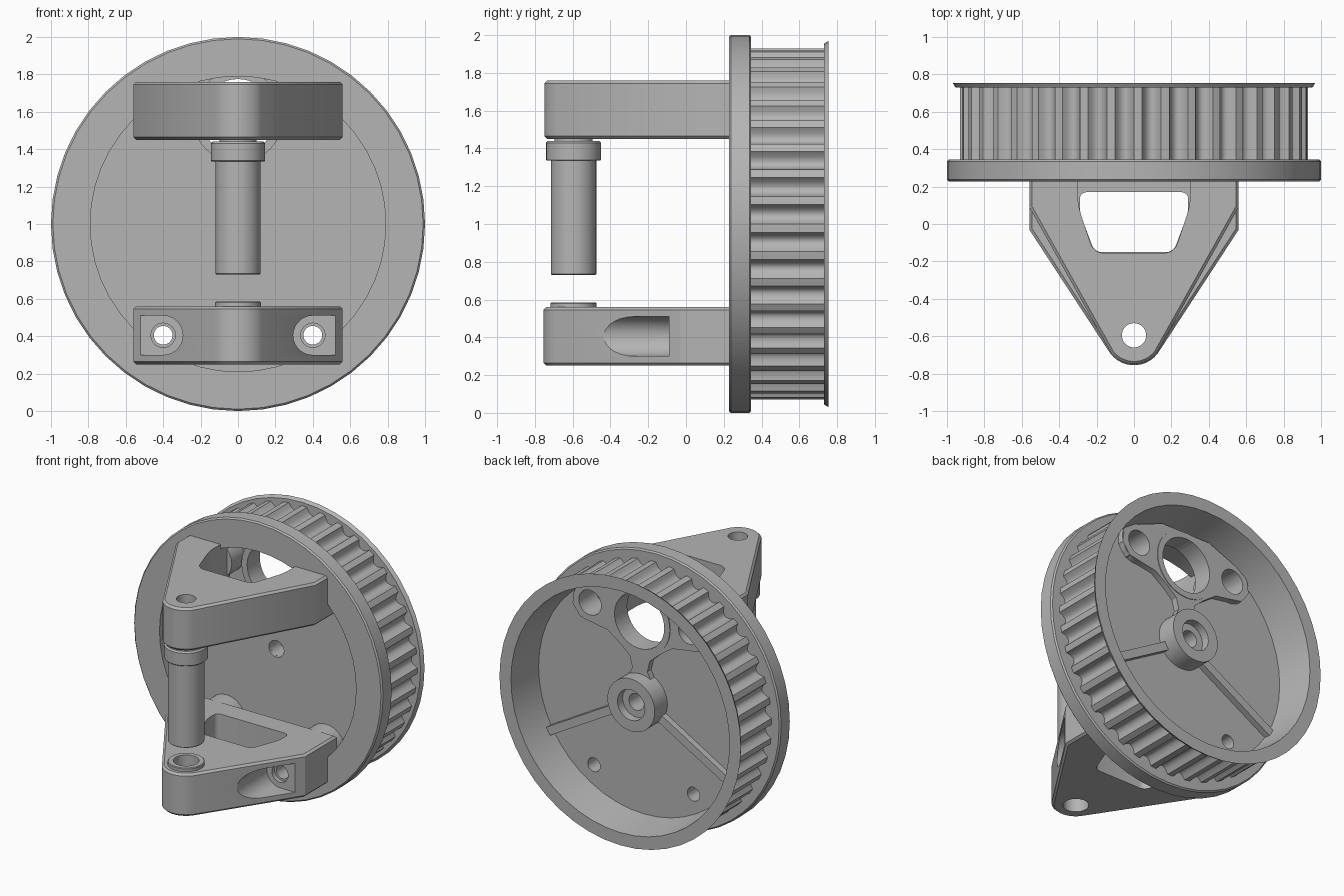
import bpy, bmesh, math
from mathutils import Matrix

old = bpy.data.objects.get("Cube")
if old:
    bpy.data.objects.remove(old, do_unlink=True)

grey = bpy.data.materials.new("plain grey")
grey.use_nodes = True
tone = (0.46, 0.46, 0.46, 1)
grey.diffuse_color = tone
for n in grey.node_tree.nodes:
    if n.type == 'BSDF_PRINCIPLED':
        n.inputs["Base Color"].default_value = tone
        n.inputs["Roughness"].default_value = 0.6

CZ = 1.0       # wheel centre height
TIP = -0.595   # pin axis, y
TEETH = 40


def make(name, bm):
    bmesh.ops.recalc_face_normals(bm, faces=bm.faces[:])
    me = bpy.data.meshes.new(name)
    bm.to_mesh(me)
    bm.free()
    me.materials.append(grey)
    ob = bpy.data.objects.new(name, me)
    bpy.context.collection.objects.link(ob)
    return ob


def lathe(name, profile, centre, axis='Z', steps=48):
    """Revolve (radius, height) points about an axis."""
    bm = bmesh.new()
    vs = [bm.verts.new((r, 0, h)) for r, h in profile]
    es = [bm.edges.new((vs[i], vs[i + 1])) for i in range(len(vs) - 1)]
    if profile[0][0] > 0:
        es.append(bm.edges.new((vs[-1], vs[0])))
    bmesh.ops.spin(bm, geom=vs + es, cent=(0, 0, 0), axis=(0, 0, 1),
                   angle=2 * math.pi, steps=steps, use_duplicate=False)
    bmesh.ops.remove_doubles(bm, verts=bm.verts[:], dist=1e-5)
    if axis == 'Y':
        bm.transform(Matrix.Rotation(-math.pi / 2, 4, 'X'))
    bm.transform(Matrix.Translation(centre))
    return make(name, bm)


def rod(name, r, a, b, x, other, axis='Y', steps=32):
    """Solid cylinder from a to b along y or z."""
    centre = (x, 0, other) if axis == 'Y' else (x, other, 0)
    return lathe(name, [(0, a), (r, a), (r, b), (0, b)], centre, axis, steps)


def prism(name, pts, z0, z1, rounding=0, chamfer=0, facing='Z'):
    """Extrude an outline, round its long edges or chamfer its rims."""
    bm = bmesh.new()
    f = bm.faces.new([bm.verts.new((x, y, z0)) for x, y in pts])
    new = bmesh.ops.extrude_face_region(bm, geom=[f])["geom"]
    bmesh.ops.translate(bm, vec=(0, 0, z1 - z0),
                        verts=[g for g in new if isinstance(g, bmesh.types.BMVert)])
    if not any(g == f for g in bm.faces if abs(g.calc_center_median().z - z0) < 1e-5):
        bm.faces.new([v for v in bm.verts if abs(v.co.z - z0) < 1e-5])
    bmesh.ops.recalc_face_normals(bm, faces=bm.faces[:])

    def upright(e):
        return abs(e.verts[0].co.z - e.verts[1].co.z) > 1e-4
    if rounding:
        bmesh.ops.bevel(bm, geom=[e for e in bm.edges if upright(e)], offset=rounding,
                        segments=5, profile=0.5, affect='EDGES', clamp_overlap=True)
    if chamfer:
        bmesh.ops.bevel(bm, geom=[e for e in bm.edges if not upright(e)], offset=chamfer,
                        segments=1, affect='EDGES', clamp_overlap=True)
    if facing == 'Y':
        bm.transform(Matrix.Rotation(math.pi / 2, 4, 'X'))
    return make(name, bm)


def cut(ob, cutters):
    for c in cutters:
        c.hide_render = True
        m = ob.modifiers.new("cut", 'BOOLEAN')
        m.operation, m.solver, m.object = 'DIFFERENCE', 'EXACT', c
        bpy.context.view_layer.objects.active = ob
        bpy.ops.object.modifier_apply(modifier=m.name)


def mirrored(pts):
    return pts + [(-x, y) for x, y in reversed(pts)]


def bracket(name, z0, z1, shoulder, tip_radius):
    arc = [math.radians(-33 - 57 * (i + .5) / 6) for i in range(6)]
    half = [(0.56, 0.335), (0.56, shoulder)]
    half += [(tip_radius * math.cos(a), TIP + tip_radius * math.sin(a)) for a in arc]
    return prism(name, mirrored(half), z0, z1, chamfer=0.015)


# Wheel body: front flange, recessed web, drafted rear cup and rear lip
wheel = lathe("wheel_body", [
    (.06, .44), (.79, .44), (.79, .227), (.99, .227), (1, .237), (1, .335),
    (.99, .345), (.875, .345), (.875, .73), (.955, .73), (.97, .755), (.878, .755),
    (.845, .485), (.06, .485)], (0, 0, CZ), 'Y', 48)

# Toothed belt ring: narrow lands with round valleys
bm = bmesh.new()
rings = []
PER = 10
for y in (0.34, 0.735):
    ring = []
    for i in range(TEETH * PER):
        t = (i % PER) / PER
        dip = math.sin(math.pi * t / 0.7) ** 0.7 if 0 < t < 0.7 else 0
        r = 0.93 - 0.048 * dip
        a = 2 * math.pi * i / (TEETH * PER)
        ring.append(bm.verts.new((r * math.cos(a), y, CZ + r * math.sin(a))))
    rings.append(ring)
for i in range(TEETH * PER):
    j = i - 1
    bm.faces.new((rings[0][j], rings[0][i], rings[1][i], rings[1][j]))
teeth = make("belt_teeth", bm)

# Hub, raised pad, bosses and ribs on the web
UP, LOW, PORT = 1.6, 0.405, 1.575
hub = lathe("hub", [(.06, .46), (.19, .46), (.19, .63), (.11, .63), (.11, .57), (.06, .57)],
            (0, 0, CZ), 'Y', 40)
pad = prism("web_pad", mirrored([(.09, 1.16), (.06, 1.22), (.08, 1.3), (.16, 1.37), (.26, 1.44),
                                 (.38, 1.46), (.48, 1.48), (.54, 1.56), (.53, 1.64),
                                 (.4, 1.74), (.2, 1.82)]), -.53, -.46, facing='Y')
port = rod("port_boss", .245, .39, .535, 0, PORT, steps=40)
bosses = []
for side, s in (("left", 1), ("right", -1)):
    bosses.append(rod("upper_boss_" + side, .14, .30, .525, .4 * s, UP))
    bosses.append(rod("lower_boss_" + side, .155, .25, .46, .4 * s, LOW))
ribs = []
for side, deg in (("right", 210), ("left", 330)):
    bm = bmesh.new()
    bmesh.ops.create_cube(bm, size=1)
    bm.transform(Matrix.Diagonal((.69, .07, .06, 1)))
    bm.transform(Matrix.Translation((.505, .495, 0)))
    bm.transform(Matrix.Rotation(-math.radians(deg), 4, 'Y'))
    bm.transform(Matrix.Translation((0, 0, CZ)))
    ribs.append(make("rib_" + side, bm))

# Brackets
upper = bracket("upper_bracket", 1.45, 1.76, 0.09, 0.155)
lower = bracket("lower_bracket", 0.25, 0.56, -0.03, 0.16)

# Hollow pin with a collar, and the seat ring below it
pin = lathe("pin", [(.065, .73), (.115, .73), (.12, .735), (.12, 1.335), (.14, 1.335),
                    (.145, 1.34), (.145, 1.43), (.135, 1.44), (.1, 1.44), (.1, 1.46),
                    (.065, 1.46)], (0, TIP, 0))
seat = lathe("seat_ring", [(.085, .54), (.122, .54), (.122, .58), (.117, .585),
                           (.085, .585)], (0, TIP, 0))

# Cutters
port_cut = rod("port_bore", .2, .1, 1, 0, PORT, steps=40)
upper_cuts = [rod("upper_screw", .09, .31, 1, .4 * s, UP) for s in (1, -1)]
lower_cuts = [rod("lower_screw", .05, -.3, 1, .4 * s, LOW) for s in (1, -1)]
sinks = [rod("lower_sink", .065, -.3, -.06, .4 * s, LOW) for s in (1, -1)]
# Pockets are round on the inside and run out through the slanted sides
pockets = []
for s in (1, -1):
    arc = [math.radians(90 + 180 * i / 14) for i in range(15)]
    outline = [(s * (.4 + .105 * math.cos(a)), LOW + .105 * math.sin(a)) for a in arc]
    outline += [(s * .525, LOW - .105), (s * .525, LOW + .105)]
    pockets.append(prism("pocket", outline, .09, .9, facing='Y'))
open_back = prism("upper_opening", mirrored([(.3, .8), (.3, .1), (.215, -.155)]), 1.3, 1.9, .05)
window = prism("lower_opening", mirrored([(.29, .17), (.29, .06), (.21, -.15)]), 0, .8, .035)
tip_up = rod("upper_tip_bore", .065, 1, 2, 0, TIP, 'Z')
tip_low = rod("lower_tip_bore", .085, 0, 1, 0, TIP, 'Z')

cut(wheel, [port_cut] + upper_cuts + lower_cuts)
cut(pad, [port_cut] + upper_cuts)
cut(port, [port_cut])
for b in bosses:
    cut(b, [port_cut] + upper_cuts if "upper" in b.name else lower_cuts)
cut(upper, [open_back, tip_up])
cut(lower, [window, tip_low] + pockets + sinks + lower_cuts)

for c in [port_cut, open_back, window, tip_up, tip_low] \
        + upper_cuts + lower_cuts + sinks + pockets:
    bpy.data.objects.remove(c, do_unlink=True)

# Smooth the round surfaces, keep the edges crisp
bpy.ops.object.select_all(action='DESELECT')
for ob in [wheel, teeth, hub, pad, port, upper, lower, pin, seat] + bosses + ribs:
    ob.select_set(True)
    bpy.context.view_layer.objects.active = ob
bpy.ops.object.shade_smooth_by_angle(angle=math.radians(30))
